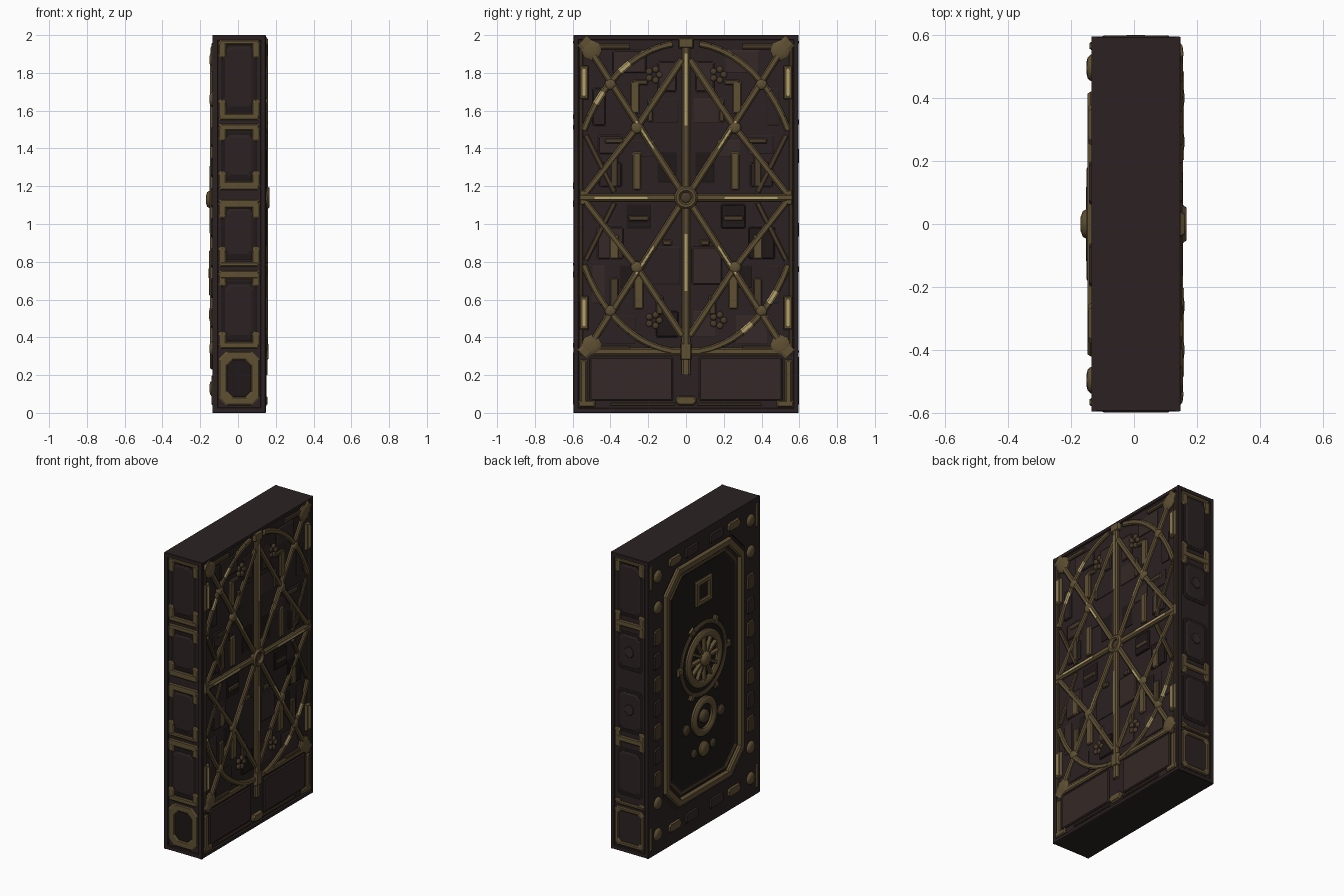
import bpy, bmesh, math, random
from mathutils import Vector

if "Cube" in bpy.data.objects:
    bpy.data.objects.remove(bpy.data.objects["Cube"])
random.seed(4)

def mat(name, c):
    m = bpy.data.materials.new(name)
    m.diffuse_color = (*c, 1)
    m.use_nodes = True
    m.node_tree.nodes["Principled BSDF"].inputs["Base Color"].default_value = m.diffuse_color
    return m

DARK = mat("dark_leather", (0.025, 0.016, 0.016))
DEEP = mat("deep_shadow_leather", (0.014, 0.009, 0.009))
BLOCK = mat("warm_dark_leather", (0.034, 0.022, 0.020))
BRONZE = mat("aged_bronze", (0.115, 0.080, 0.034))
DULL = mat("dull_bronze", (0.065, 0.044, 0.022))
BRIGHT = mat("worn_gold", (0.46, 0.36, 0.15))

XL, XR, Y0, CX = -0.123, 0.136, 0.586, 0.006   # core faces

def place(side, u, v, d):
    return {"R": (XR + d, u, v), "L": (XL - d, u, v),
            "F": (CX + u, -Y0 - d, v), "B": (CX + u, Y0 + d, v)}[side]

def loft(name, side, loops, m, ring=False, smooth=False):
    """Skin equal-length outlines at given depths; ring closes back on itself."""
    bm = bmesh.new()
    rows = [[bm.verts.new(place(side, u, v, d)) for u, v in pts] for pts, d in loops]
    n = len(rows[0])
    pairs = list(zip(rows, rows[1:])) + ([(rows[-1], rows[0])] if ring else [])
    for a, b in pairs:
        for i in range(n):
            bm.faces.new((a[i], a[(i + 1) % n], b[(i + 1) % n], b[i]))
    if not ring:
        bm.faces.new(rows[0])
        bm.faces.new(rows[-1])
    bmesh.ops.recalc_face_normals(bm, faces=bm.faces)
    me = bpy.data.meshes.new(name)
    bm.to_mesh(me)
    bm.free()
    me.materials.append(m)
    if smooth:
        for p in me.polygons:
            p.use_smooth = True
        me.set_sharp_from_angle(angle=math.radians(40))
    ob = bpy.data.objects.new(name, me)
    bpy.context.collection.objects.link(ob)

def octo(u0, u1, v0, v1, c):
    return [(u0 + c, v0), (u1 - c, v0), (u1, v0 + c), (u1, v1 - c),
            (u1 - c, v1), (u0 + c, v1), (u0, v1 - c), (u0, v0 + c)]

def plate(name, side, u0, u1, v0, v1, h, m, c=0.004, b=0.006):
    b = min(b, (u1 - u0) / 4, (v1 - v0) / 4)
    loft(name, side, [(octo(u0, u1, v0, v1, c), -0.004), (octo(u0, u1, v0, v1, c), h * .5),
                      (octo(u0 + b, u1 - b, v0 + b, v1 - b, c), h)], m)

def frame(name, side, u0, u1, v0, v1, w, h, m, c=0.004, b=0.006, ci=None):
    o = lambda k, cc: octo(u0 + k, u1 - k, v0 + k, v1 - k, cc)
    ci = c if ci is None else ci
    loft(name, side, [(o(0, c), -0.004), (o(0, c), h * .6), (o(b, c), h),
                      (o(w - b, ci), h), (o(w, ci), h * .6), (o(w, ci), -0.004)], m, ring=True)

def circ(u, v, r, n=24):
    return [(u + r * math.cos(2 * math.pi * i / n), v + r * math.sin(2 * math.pi * i / n)) for i in range(n)]

def knob(name, side, u, v, r, h, m, n=14):
    loft(name, side, [(circ(u, v, r, n), -0.004), (circ(u, v, r, n), h * .5),
                      (circ(u, v, r * .8, n), h * .85), (circ(u, v, r * .4, n), h)], m, smooth=True)

def hoop(name, side, u, v, r, w, h, m, n=32):
    loft(name, side, [(circ(u, v, r, n), -0.004), (circ(u, v, r, n), h * .6), (circ(u, v, r - w * .3, n), h),
                      (circ(u, v, r - w * .7, n), h), (circ(u, v, r - w, n), h * .6),
                      (circ(u, v, r - w, n), -0.004)], m, ring=True, smooth=True)

def bar(name, side, a, b, w, h, m):
    a, b = Vector(a), Vector(b)
    d = (b - a).normalized()
    p = Vector((-d.y, d.x))
    q = lambda k: [tuple(a + p * k), tuple(b + p * k), tuple(b - p * k), tuple(a - p * k)]
    loft(name, side, [(q(w / 2), -0.004), (q(w / 2), h * .6), (q(w * .28), h)], m)

def gilded(name, side, a, b, w, h, t0, t1):
    """Bronze bar with a worn gold streak along part of its crest."""
    bar(name, side, a, b, w, h, BRONZE)
    a, b = Vector(a), Vector(b)
    bar(name + "_streak", side, a.lerp(b, t0), a.lerp(b, t1), w * .6, h + .002, BRIGHT)

# ---- core block and raised rims
bm = bmesh.new()
bmesh.ops.create_cube(bm, size=1)
for v in bm.verts:
    v.co = ((XR if v.co.x > 0 else XL), v.co.y * 2 * Y0, (v.co.z + .5) * 2)
me = bpy.data.meshes.new("core_block")
bm.to_mesh(me)
bm.free()
me.materials.append(DARK)
bpy.context.collection.objects.link(bpy.data.objects.new("core_block", me))
frame("right_rim", "R", -.595, .595, 0, 2, .025, .011, DARK, .001, .003)
outer = octo(-.595, .595, 0, 2, .001)
inner = octo(-.43, .43, .22, 1.85, .13)
loft("left_margin", "L", [(outer, -.004), (outer, .011), (inner, .011), (inner, -.004)], DARK, ring=True)
for s in "FB":
    frame("end_rim", s, -.140, .141, 0, 2, .028, .009, DARK, .001, .003)

# ---- right side: dark blocks behind the lattice
M = (-1, 1)
for s in M:
    for u, v, w, h in [(.12, 1.6, .16, .13), (.4, 1.42, .13, .1), (.23, 1.4, .12, .09), (.1, 1.3, .1, .16),
                       (.4, 1.26, .12, .13), (.25, 1.04, .13, .13), (.11, .78, .16, .2), (.4, .9, .14, .17),
                       (.35, .44, .17, .15), (.3, 1.86, .18, .12), (.46, 1.62, .07, .2), (.46, .68, .07, .2),
                       (.1, .47, .12, .14), (.1, 1.78, .1, .16), (.3, .72, .1, .12)]:
        u *= s
        k = random.uniform(.004, .011)
        plate("backing_block", "R", u - w / 2, u + w / 2, v - h / 2, v + h / 2, k,
              random.choice((DARK, BLOCK, DEEP)))
    # bronze brackets scattered between the bars
    for u, v, w, h, m in [(.27, 1.67, .05, .17, BRONZE), (.24, 1.75, .08, .03, DULL), (.26, 1.28, .045, .2, BRONZE),
                          (.38, .88, .05, .13, BRONZE), (.38, 1.44, .1, .03, DULL), (.25, 1.03, .11, .03, DULL),
                          (.38, .63, .045, .17, DULL), (.25, .64, .05, .18, BRONZE), (.1, .9, .05, .03, DULL),
                          (.38, 1.28, .04, .17, DULL), (.19, 1.6, .03, .12, DULL), (.14, .57, .04, .1, DULL)]:
        u *= s
        plate("bracket", "R", u - w / 2, u + w / 2, v - h / 2, v + h / 2, .014, m)
    # small rosettes
    for v in (1.79, .49):
        for k in range(5):
            a = k * 2 * math.pi / 5
            knob("rosette_petal", "R", s * .17 + .03 * math.cos(a), v + .03 * math.sin(a), .018, .015, DULL, 8)
    # lattice, mirrored up and down around the hub
    for t in M:
        P = lambda u, v: (s * u, 1.14 + t * v)
        gilded("main_diagonal", "R", P(.03, .04), P(.5, .77), .036, .018, .3, .5)
        bar("upper_diagonal", "R", P(.26, .37), P(.02, .73), .036, .017, BRONZE)
        bar("side_diagonal", "R", P(.26, .37), P(.55, 0), .034, .016, BRONZE)
        bar("short_diagonal", "R", P(.53, .33), P(.38, .03), .028, .014, DULL)
        arc = [(.6 * math.sin(a), .82 * math.cos(a)) for a in [.12 + i * .1 for i in range(11)]]
        for i, (a, b) in enumerate(zip(arc, arc[1:])):
            bar("oval_arc", "R", P(*a), P(*b), .034, .017, BRIGHT if i in (4, 7) and s * t < 0 else BRONZE)
        for u, v, r in [(.26, .37, .032), (.4, .6, .03)]:
            knob("lattice_knot", "R", *P(u, v), r, .024, BRONZE)
        # corner boss with two arms
        c = P(.5, .78)
        knob("corner_boss", "R", *c, .055, .02, BRONZE, 8)
        bar("corner_arm", "R", c, P(.55, .83), .07, .018, BRONZE)
        bar("corner_arm", "R", P(.56, .80), P(.3, .80), .03, .012, DULL)
        g = sorted((P(0, .52)[1], P(0, .70)[1]))
        e = sorted((s * .515, s * .565))
        plate("side_clasp", "R", *e, *g, .018, BRONZE)
        plate("side_clasp_inlay", "R", e[0] + .012, e[1] - .012, g[0] + .01, g[1] - .01, .021, BRIGHT)
    bar("side_rail", "R", (s * .555, .34), (s * .555, 1.95), .02, .012, DULL)
    gilded("cross_bar", "R", (s * .05, 1.14), (s * .56, 1.14), .04, .02, .3, .85)
    plate("cross_end", "R", *sorted((s * .53, s * .565)), 1.1, 1.18, .018, BRONZE)
    # lower plinth panels
    plate("plinth_panel", "R", *sorted((s * .07, s * .51)), .065, .295, .012, BLOCK)
    plate("plinth_upright", "R", *sorted((s * .525, s * .56)), .04, .28, .014, BRONZE)
    plate("plinth_foot", "R", *sorted((s * .48, s * .57)), .03, .065, .014, BRONZE)
    bar("plinth_sill", "R", (s * .06, .045), (s * .4, .045), .014, .011, DULL)
bar("plinth_rail", "R", (-.56, .325), (.56, .325), .035, .014, BRONZE)
gilded("centre_post_top", "R", (0, 1.18), (0, 1.94), .042, .022, .45, .95)
gilded("centre_post_bottom", "R", (0, 1.1), (0, .34), .042, .022, .2, .6)
bar("lower_finial", "R", (0, .4), (0, .2), .045, .02, BRONZE)
plate("lower_node", "R", -.03, .03, .28, .37, .026, BRONZE)
plate("upper_node", "R", -.04, .04, 1.93, 1.985, .024, BRONZE)
plate("base_clasp", "R", -.055, .055, .04, .09, .02, BRONZE, .015)
hoop("hub_ring", "R", 0, 1.14, .062, .034, .03, BRONZE)
knob("hub_centre", "R", 0, 1.14, .03, .016, DULL)

# ---- left side: framed door with wheels
frame("door_frame", "L", -.42, .42, .23, 1.84, .045, .024, BRONZE, .14, ci=.125)
frame("door_inner_frame", "L", -.36, .36, .29, 1.78, .02, .012, DULL, .12, ci=.112)
plate("door_panel", "L", -.33, .33, .32, 1.75, .004, DEEP, .11)
hoop("wheel_outer", "L", 0, 1.13, .25, .03, .018, DULL)
hoop("wheel_rim", "L", 0, 1.13, .19, .05, .028, BRONZE)
knob("wheel_hub", "L", 0, 1.13, .05, .047, BRONZE)
for k in range(12):
    a = k * math.pi / 6
    c, s = math.cos(a), math.sin(a)
    bar("wheel_spoke", "L", (.03 * c, 1.13 + .03 * s), (.16 * c, 1.13 + .16 * s), .026, .024, BRONZE)
    if k % 2 == 0:
        bar("wheel_lug", "L", (.23 * c, 1.13 + .23 * s), (.275 * c, 1.13 + .275 * s), .05, .02, BRONZE)
hoop("dial_rim", "L", 0, .74, .13, .05, .03, BRONZE)
knob("dial_hub", "L", 0, .74, .045, .034, DULL)
knob("lower_knob", "L", 0, .52, .05, .03, BRONZE)
frame("square_window", "L", -.085, .085, 1.5, 1.67, .035, .02, BRONZE)
for s in M:
    knob("dial_side_stud", "L", s * .185, .71, .036, .022, DULL)
    knob("lower_side_stud", "L", s * .1, .52, .03, .018, DULL)
    # studs and plates around the margin
    for v in (.13, .34, 1.66, 1.87):
        knob("margin_stud", "L", s * .495, v, .042, .028, BRONZE)
    for i, v in enumerate((.5, .66, .82, .98, 1.14, 1.3, 1.46)):
        plate("margin_plate", "L", *sorted((s * .455, s * .535)), v - .055, v + .055, .02, BLOCK if i % 2 else DULL, .012)
    for v0, v1 in ((.04, .2), (1.8, 1.96)):
        plate("corner_upright", "L", *sorted((s * .55, s * .58)), v0, v1, .018, BRONZE)
    for v in (.12, 1.91):
        plate("margin_bar", "L", *sorted((s * .25, s * .38)), v - .03, v + .03, .022, BRONZE, .015)
        plate("margin_block", "L", *sorted((s * .06, s * .2)), v - .035, v + .035, .02, BLOCK, .01)

# ---- narrow ends: panels held by bronze braces
def brace(side, z0, z1, leg0, leg1):
    plate("brace", side, -.106, .106, z0, z1, .011, BRONZE)
    for s in M:
        plate("brace_leg", side, *sorted((s * .068, s * .11)), leg0, leg1, .01, BRONZE, .012)

def panel(side, z0, z1):
    plate("end_panel_surround", side, -.095, .095, z0 - .02, z1 + .02, .004, DEEP, .02)
    plate("end_panel", side, -.075, .075, z0, z1, .010, DARK, .022, .012)

for z0, z1 in ((1.61, 1.94), (1.25, 1.47), (.83, 1.08), (.4, .68)):
    panel("F", z0, z1)
    panel("B", z0, z1)
for args in ((1.55, 1.585, 1.56, 1.66), (1.495, 1.53, 1.44, 1.52), (1.18, 1.225, 1.19, 1.28),
             (1.085, 1.13, 1.03, 1.12), (.775, .80, .78, .88), (.71, .755, .67, .75), (.34, .375, .35, .43)):
    brace("F", *args)
for args in ((1.52, 1.56, 1.47, 1.62), (.74, .78, .7, .83), (.315, .335, .32, .35)):
    brace("B", *args)
for side in "FB":
    brace(side, 1.95, 1.975, 1.88, 1.97)
frame("front_base_frame", "F", -.108, .108, .04, .325, .045, .012, BRONZE, .04, ci=.03)
plate("front_base_inset", "F", -.063, .063, .085, .28, .003, DEEP, .03)
frame("back_base_frame", "B", -.108, .108, .04, .3, .026, .012, BRONZE, .02)
for v in (1.36, .97):
    plate("back_boss", "B", -.035, .035, v - .04, v + .04, .013, BLOCK, .02)
